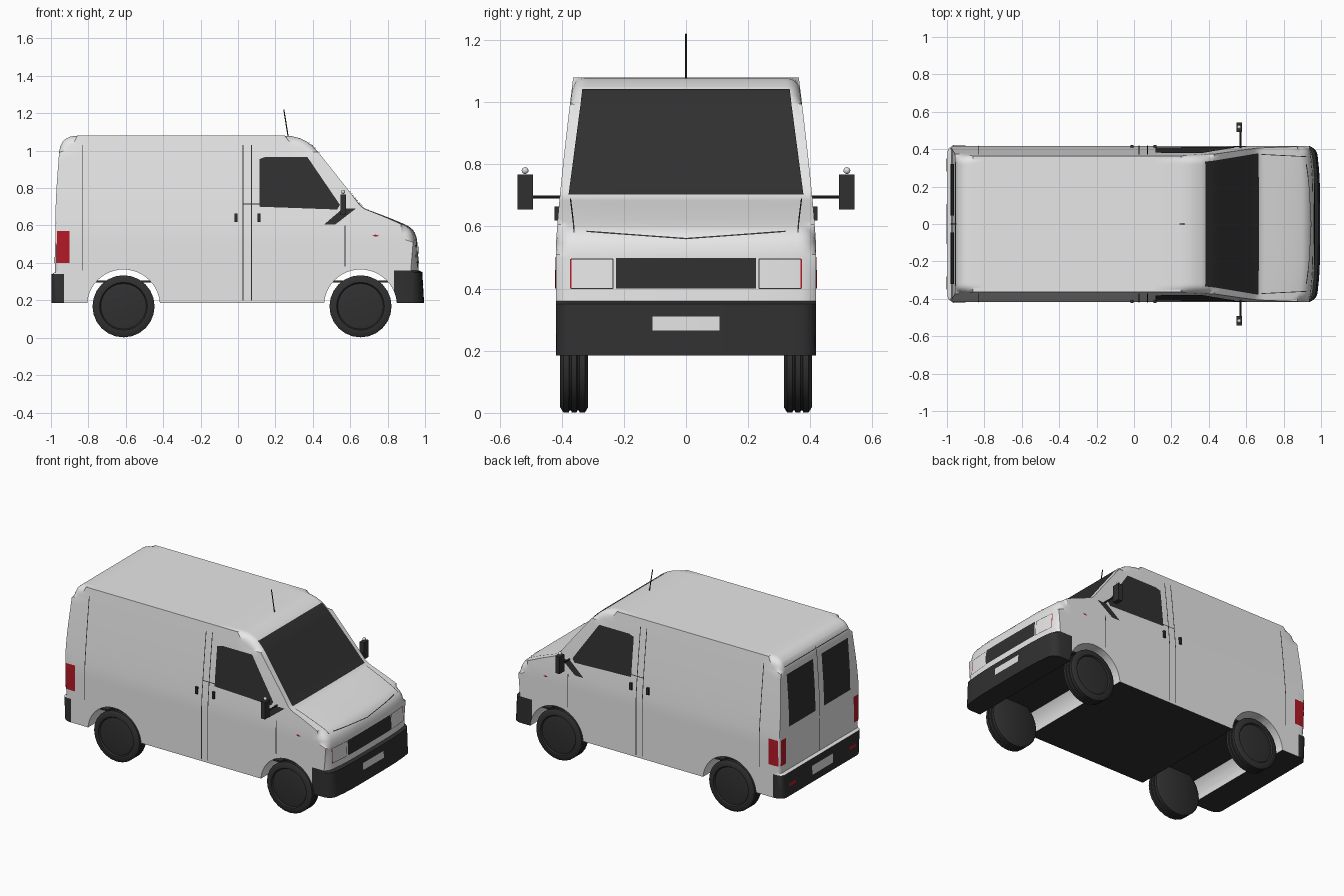
import bpy, bmesh, math
from mathutils import Vector
from mathutils.bvhtree import BVHTree

if "Cube" in bpy.data.objects:
    bpy.data.objects.remove(bpy.data.objects["Cube"], do_unlink=True)


def material(name, rgb):
    m = bpy.data.materials.new(name)
    m.use_nodes = True
    m.diffuse_color = (*rgb, 1)
    bsdf = next(n for n in m.node_tree.nodes if n.type == 'BSDF_PRINCIPLED')
    bsdf.inputs["Base Color"].default_value = (*rgb, 1)
    bsdf.inputs["Roughness"].default_value = 0.6
    return m


WHITE = material("white paint", (0.8, 0.8, 0.8))
DARK = material("dark trim", (0.03, 0.03, 0.03))
RED = material("red lamp", (0.45, 0.01, 0.02))
PLATE = material("pale grey", (0.75, 0.75, 0.75))


def make(name, bm, *mats, smooth=True):
    me = bpy.data.meshes.new(name)
    bm.to_mesh(me)
    bm.free()
    for m in mats:
        me.materials.append(m)
    ob = bpy.data.objects.new(name, me)
    bpy.context.collection.objects.link(ob)
    if smooth:
        bpy.ops.object.select_all(action='DESELECT')
        ob.select_set(True)
        bpy.context.view_layer.objects.active = ob
        bpy.ops.object.shade_smooth_by_angle(angle=math.radians(35))
    return ob


def cut(bm, axis, values):
    no = Vector([float(i == axis) for i in range(3)])
    for v in values:
        bmesh.ops.bisect_plane(bm, geom=bm.verts[:] + bm.edges[:] + bm.faces[:],
                               dist=1e-5, plane_co=no * v, plane_no=no)


def steps(a, b, n):
    return [a + (b - a) * i / n for i in range(n + 1)]


def box(name, lo, hi, mat):
    bm = bmesh.new()
    bmesh.ops.create_cube(bm, size=1)
    for v in bm.verts:
        v.co = [(a + b) / 2 + c * (b - a) for a, b, c in zip(lo, hi, v.co)]
    return make(name, bm, mat, smooth=False)


def rod(name, a, b, r, mat):
    a, b = Vector(a), Vector(b)
    bm = bmesh.new()
    bmesh.ops.create_cone(bm, cap_ends=True, segments=8, radius1=r, radius2=r, depth=(b - a).length)
    rot = (b - a).to_track_quat('Z', 'Y').to_matrix()
    for v in bm.verts:
        v.co = rot @ v.co + (a + b) / 2
    return make(name, bm, mat)


# Body: side profile as (x, z, corner radius)
HALF, BOTTOM = 0.418, 0.185
profile = [(-0.98, BOTTOM, 0), (-0.975, 0.74, 0.1), (-0.95, 1.08, 0.09), (0.36, 1.08, 0.11),
           (0.665, 0.695, 0.03), (0.8, 0.645, 0.05), (0.955, 0.58, 0.07), (0.975, BOTTOM, 0)]
outline = []
for i, (x, z, r) in enumerate(profile):
    p = Vector((x, 0, z))
    if not r:
        outline.append(p)
        continue
    q0, q1 = (Vector((profile[j][0], 0, profile[j][1])) for j in (i - 1, i + 1))
    a, b = p + (q0 - p).normalized() * r, p + (q1 - p).normalized() * r
    outline += [a * (1 - t) ** 2 + p * 2 * t * (1 - t) + b * t * t for t in steps(0, 1, 5)]

bm = bmesh.new()
ends = [[bm.verts.new(p + Vector((0, s * HALF, 0))) for p in outline] for s in (-1, 1)]
for ring in ends:
    bm.faces.new(ring)
n = len(outline)
for i in range(n):
    j = (i + 1) % n
    bm.faces.new((ends[0][i], ends[0][j], ends[1][j], ends[1][i]))
rim = [e for e in bm.edges if abs(e.verts[0].co.y - e.verts[1].co.y) < 1e-4
       and max(v.co.z for v in e.verts) > BOTTOM + 0.01]
bmesh.ops.bevel(bm, geom=rim, offset=0.045, segments=5, profile=0.5,
                affect='EDGES', clamp_overlap=False)
bmesh.ops.recalc_face_normals(bm, faces=bm.faces[:])
cut(bm, 0, [-0.93, 0.85] + steps(-0.8, 0.7, 10))
cut(bm, 1, steps(-0.36, 0.36, 10))
cut(bm, 2, [0.34, 0.35, 0.36] + steps(0.45, 1.05, 12))

# Bumper and underside colours
for f in bm.faces:
    c = f.calc_center_median()
    under = f.normal.z < -0.9 and c.z < BOTTOM + 0.01
    bumper = (c.x > 0.85 and c.z < 0.36) or (c.x < -0.93 and c.z < 0.34)
    f.material_index = int(under or bumper)

# Sides lean in towards the roof, nose bows, bumpers stand out slightly
for v in bm.verts:
    x, y, z = v.co
    lean = 0.055 * (max(z - 0.55, 0) / 0.53) ** 1.2
    v.co.y = y * (HALF - lean) / HALF
    if x > 0.6:
        v.co.x -= 0.025 * (x - 0.6) / 0.4 * abs(y / HALF) ** 4
    if x > 0.85 and z < 0.355:
        v.co.x += 0.02 * (x - 0.85) / 0.125
    if x < -0.93 and z < 0.345:
        v.co.x -= 0.018 * (-0.93 - x) / 0.05
bm.normal_update()
skin = BVHTree.FromBMesh(bm)
body = make("body_shell", bm, WHITE, DARK, smooth=False)

# Wheel arches cut right across
AXLES = {"rear": -0.612, "front": 0.655}
bm = bmesh.new()
for x in AXLES.values():
    made = bmesh.ops.create_cone(bm, cap_ends=True, segments=48, radius1=0.195, radius2=0.195, depth=2)
    for v in made["verts"]:
        v.co = (v.co.x + x, v.co.z, 0.17 - v.co.y)
bmesh.ops.recalc_face_normals(bm, faces=bm.faces[:])
cutter = make("arch_cutter", bm, WHITE, smooth=False)
cutter.hide_render = True
mod = body.modifiers.new("arches", 'BOOLEAN')
mod.operation, mod.solver, mod.object = 'DIFFERENCE', 'EXACT', cutter
bpy.ops.object.select_all(action='DESELECT')
body.select_set(True)
bpy.context.view_layer.objects.active = body
bpy.ops.object.modifier_apply(modifier=mod.name)
bpy.data.objects.remove(cutter, do_unlink=True)
bpy.ops.object.shade_smooth_by_angle(angle=math.radians(35))
box("floor_pan", (-0.85, -0.36, 0.295), (0.85, 0.36, 0.305), DARK)

# Thin plates laid onto the body: axis looked along, and the side it sits on
SIDES = {"front": (0, 1), "rear": (0, -1), "left": (1, 1), "right": (1, -1), "top": (2, 1)}


def decal(name, side, pts, mat, lift=0.004):
    axis, sign = SIDES[side]
    u, w = [k for k in range(3) if k != axis]
    out = Vector([sign * float(k == axis) for k in range(3)])
    bm = bmesh.new()
    vs = []
    for p in pts:
        co = [0, 0, 0]
        co[u], co[w] = p
        vs.append(bm.verts.new(co))
    bm.faces.new(vs)
    for k, ax in enumerate((u, w)):
        lo, hi = min(p[k] for p in pts), max(p[k] for p in pts)
        cut(bm, ax, steps(lo, hi, max(1, math.ceil((hi - lo) / 0.03)))[1:-1])
    missed = []
    for v in bm.verts:
        hit, no, _, _ = skin.ray_cast(v.co + out * 3, -out)
        if hit:
            v.co = hit + no * lift
        else:
            missed.append(v)
    bmesh.ops.delete(bm, geom=missed, context='VERTS')
    bm.normal_update()
    bmesh.ops.reverse_faces(bm, faces=[f for f in bm.faces if f.normal.dot(out) < 0])
    return make(name, bm, mat)


def rect(a, b, c, d):
    return [(a, c), (b, c), (b, d), (a, d)]


def seam(name, side, p, q, mat=DARK, width=0.005):
    p, q = Vector(p), Vector(q)
    o = (q - p).normalized().orthogonal() * width / 2
    decal(name, side, [p + o, q + o, q - o, p - o], mat, 0.002)


# Front: windscreen, grille, plate and bonnet seam
decal("windscreen", "front", [(-0.378, 0.7), (0.378, 0.7), (0.333, 1.04), (-0.333, 1.04)], DARK)
decal("grille", "front", rect(-0.225, 0.225, 0.4, 0.498), DARK)
decal("front_plate", "front", rect(-0.108, 0.108, 0.265, 0.31), PLATE)
decal("rear_plate", "rear", rect(-0.108, 0.108, 0.235, 0.295), PLATE)
seam("rear_door_split", "rear", (0, 0.35), (0, 1.03))
seam("rear_door_top", "rear", (-0.33, 1.02), (0.33, 1.02))

for side, s in (("left", 1), ("right", -1)):
    # Headlamp outline and bonnet edges
    a, b = s * 0.235, s * 0.37
    for z in (0.4, 0.495):
        seam(side + "_headlamp_edge", "front", (a, z), (b, z), width=0.003)
    seam(side + "_headlamp_inner", "front", (a, 0.4), (a, 0.495), width=0.003)
    seam(side + "_headlamp_marker", "front", (b, 0.4), (b, 0.495), RED)
    seam(side + "_bonnet_front", "front", (0, 0.56), (s * 0.32, 0.583), width=0.004)
    seam(side + "_bonnet_side", "top", (0.68, s * 0.372), (0.92, s * 0.36), width=0.004)

    # Side window, door seams and lamps
    decal(side + "_window", side, [(0.115, 0.7), (0.53, 0.685), (0.545, 0.71),
                                   (0.37, 0.967), (0.15, 0.967), (0.115, 0.955)], DARK)
    decal(side + "_mirror_base", side, [(0.46, 0.605), (0.52, 0.605), (0.63, 0.69), (0.56, 0.69)], DARK)
    for x, lo, hi in ((-0.83, 0.36, 1.03), (0.027, 0.2, 1.03), (0.073, 0.2, 1.03), (0.573, 0.38, 0.6)):
        seam(side + "_door_seam", side, (x, lo), (x, hi))
    seam(side + "_waist_seam", side, (0.027, 0.715), (0.115, 0.715))
    decal(side + "_repeater", side, [(0.718, 0.545), (0.735, 0.54), (0.755, 0.545), (0.735, 0.551)], RED)
    decal(side + "_tail_lamp", side, rect(-0.968, -0.9, 0.4, 0.57), RED)
    decal(side + "_tail_lamp_back", "rear", rect(s * 0.355, s * 0.405, 0.4, 0.57), RED)
    decal(side + "_reflector", "rear", rect(s * 0.28, s * 0.35, 0.25, 0.27), RED)
    decal(side + "_rear_window", "rear", rect(s * 0.045, s * 0.32, 0.63, 0.97), DARK)

    # Door handles
    for x in (-0.012, 0.112):
        y0, y1 = sorted((s * 0.4, s * 0.423))
        box(side + "_handle", (x - 0.008, y0, 0.62), (x + 0.008, y1, 0.665), DARK)

    # Mirror
    y0, y1 = sorted((s * 0.493, s * 0.543))
    box(side + "_mirror", (0.547, y0, 0.655), (0.577, y1, 0.767), DARK)
    rod(side + "_mirror_arm", (0.57, s * 0.39, 0.695), (0.57, s * 0.5, 0.695), 0.005, DARK)
    bm = bmesh.new()
    bmesh.ops.create_uvsphere(bm, u_segments=12, v_segments=8, radius=0.011)
    for v in bm.verts:
        v.co += Vector((0.562, s * 0.518, 0.78))
    make(side + "_mirror_knob", bm, PLATE)

    # Wheels: tyre with grooves, rim step and hub, turned about the axle
    turned = [(0.315, 0), (0.315, 0.15), (0.325, 0.166), (0.343, 0.166), (0.345, 0.16),
              (0.35, 0.16), (0.352, 0.166), (0.368, 0.166), (0.37, 0.16), (0.375, 0.16),
              (0.377, 0.166), (0.395, 0.166), (0.405, 0.15), (0.405, 0.128),
              (0.396, 0.122), (0.4, 0.1), (0.4, 0)]
    for end, x in AXLES.items():
        bm = bmesh.new()
        vs = [bm.verts.new((x, s * y, 0.168 + r)) for y, r in turned]
        es = [bm.edges.new(pair) for pair in zip(vs, vs[1:])]
        bmesh.ops.spin(bm, geom=vs + es, cent=(x, 0, 0.168), axis=(0, 1, 0),
                       angle=math.tau, steps=24, use_duplicate=False)
        bmesh.ops.remove_doubles(bm, verts=bm.verts[:], dist=1e-4)
        bmesh.ops.recalc_face_normals(bm, faces=bm.faces[:])
        make(f"{end}_{side}_wheel", bm, DARK)

# Roof aerial
rod("aerial", (0.268, 0, 1.075), (0.245, 0, 1.22), 0.003, DARK)
